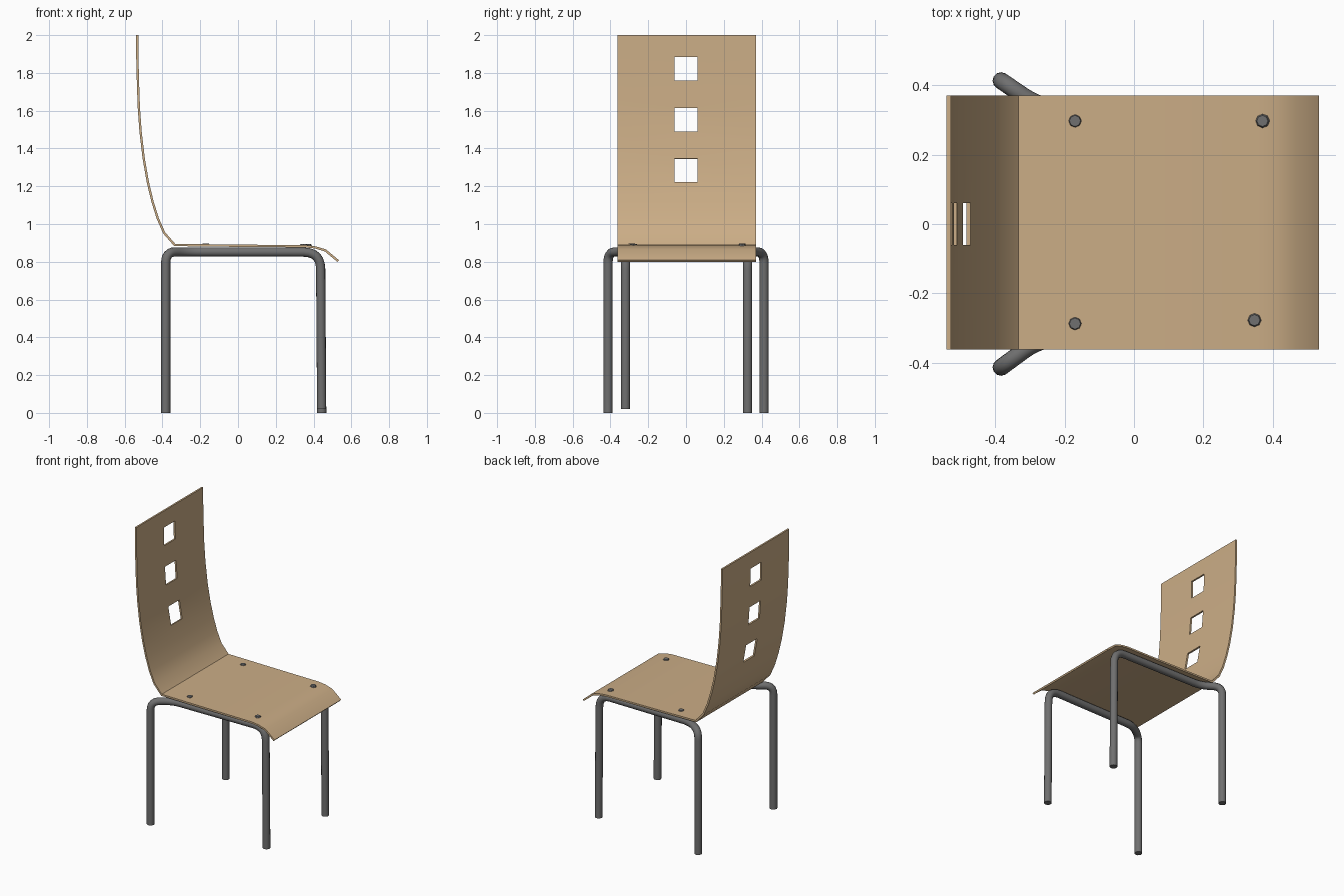
import bpy, bmesh, math
from mathutils import Vector

if "Cube" in bpy.data.objects:
    bpy.data.objects.remove(bpy.data.objects["Cube"])


def material(name, color):
    m = bpy.data.materials.new(name)
    m.diffuse_color = color
    m.use_nodes = True
    m.node_tree.nodes["Principled BSDF"].inputs["Base Color"].default_value = m.diffuse_color
    return m


wood = material("wood", (0.60, 0.42, 0.24, 1))
steel = material("steel", (0.16, 0.16, 0.16, 1))


def finish(obj, mat, angle=35):
    obj.data.materials.clear()
    obj.data.materials.append(mat)
    bpy.ops.object.select_all(action='DESELECT')
    obj.select_set(True)
    bpy.context.view_layer.objects.active = obj
    bpy.ops.object.shade_smooth_by_angle(angle=math.radians(angle))


# Bent plywood shell: side profile swept across y, with three openings left out
profile = [(-0.534, 2.0), (-0.533, 1.885), (-0.530, 1.76), (-0.525, 1.615),
           (-0.516, 1.49), (-0.499, 1.345), (-0.477, 1.22), (-0.453, 1.12),
           (-0.425, 1.03), (-0.391, 0.953), (-0.335, 0.889), (0.0, 0.885),
           (0.36, 0.882), (0.41, 0.876), (0.463, 0.86), (0.53, 0.804)]
cuts = [-0.362, -0.061, 0.061, 0.371]
holes = {(1, 1), (3, 1), (5, 1)}
bm = bmesh.new()
grid = [[bm.verts.new((x, y, z)) for y in cuts] for x, z in profile]
for i in range(len(profile) - 1):
    for j in range(len(cuts) - 1):
        if (i, j) not in holes:
            bm.faces.new((grid[i][j], grid[i + 1][j], grid[i + 1][j + 1], grid[i][j + 1]))
mesh = bpy.data.meshes.new("seat_shell")
bm.to_mesh(mesh)
bm.free()
shell = bpy.data.objects.new("seat_shell", mesh)
bpy.context.collection.objects.link(shell)
mod = shell.modifiers.new("thickness", 'SOLIDIFY')
mod.thickness = 0.012
mod.offset = 0
mod.use_even_offset = True
bpy.context.view_layer.objects.active = shell
bpy.ops.object.modifier_apply(modifier=mod.name)
finish(shell, wood)


def rounded_path(points, radii, steps=6):
    """Replace each inner corner with a short curved bend."""
    pts = [Vector(p) for p in points]
    out = [pts[0]]
    for k in range(1, len(pts) - 1):
        p, r = pts[k], radii[k - 1]
        a = p + (pts[k - 1] - p).normalized() * r
        b = p + (pts[k + 1] - p).normalized() * r
        for s in range(steps + 1):
            t = s / steps
            out.append(a * (1 - t) ** 2 + p * 2 * t * (1 - t) + b * t * t)
    return out + [pts[-1]]


def tube(name, path, radius):
    cu = bpy.data.curves.new(name, 'CURVE')
    cu.dimensions = '3D'
    cu.bevel_depth = radius
    cu.bevel_resolution = 4
    cu.use_fill_caps = True
    sp = cu.splines.new('POLY')
    sp.points.add(len(path) - 1)
    for pt, co in zip(sp.points, path):
        pt.co = (*co, 1)
    obj = bpy.data.objects.new(name, cu)
    bpy.context.collection.objects.link(obj)
    bpy.ops.object.select_all(action='DESELECT')
    obj.select_set(True)
    bpy.context.view_layer.objects.active = obj
    bpy.ops.object.convert(target='MESH')
    finish(bpy.context.view_layer.objects.active, steel, 40)


# Side frames: back leg, splayed bend, rail under the seat, front leg
for name, s, back_y, front_y, foot in (("left_frame", 1, 0.413, 0.326, 0.0),
                                       ("right_frame", -1, 0.413, 0.32, 0.02)):
    path = rounded_path([(-0.383, s * back_y, 0), (-0.383, s * back_y, 0.852),
                         (-0.27, s * (front_y + 0.01), 0.852),
                         (0.437, s * front_y, 0.851), (0.443, s * front_y, foot)],
                        [0.06, 0.06, 0.09])
    tube(name, path, 0.0245)

# Bolt heads joining the shell to the rails
for n, (x, y) in enumerate([(-0.17, 0.297), (-0.17, -0.287), (0.37, 0.297), (0.347, -0.277)]):
    bpy.ops.mesh.primitive_cone_add(vertices=8, radius1=0.022, radius2=0.016, depth=0.012,
                                    location=(x, y, 0.889 if x > 0 else 0.892))
    bolt = bpy.context.object
    bolt.name = f"bolt_{n + 1}"
    finish(bolt, steel)
